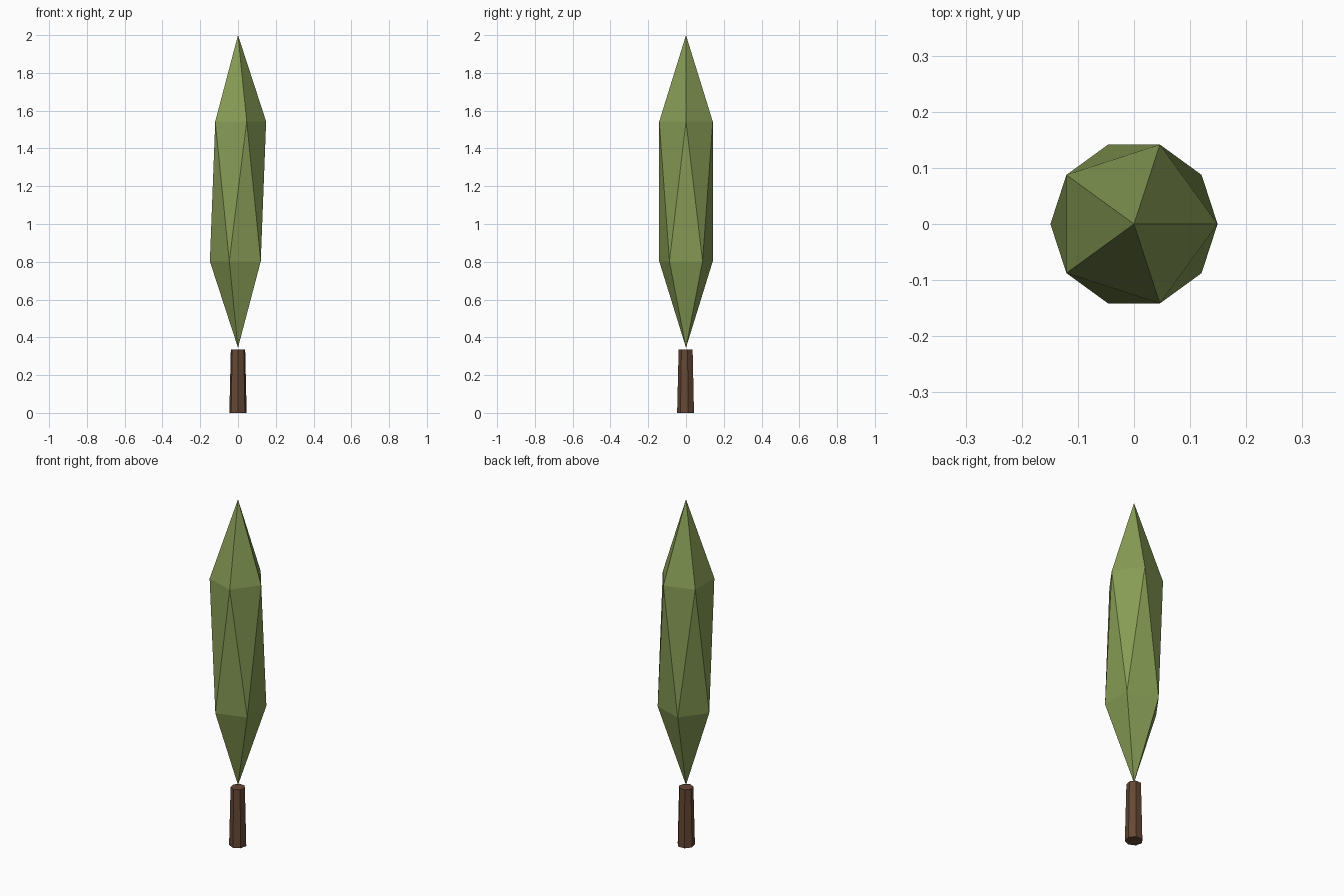
import bpy, math

if "Cube" in bpy.data.objects:
    bpy.data.objects.remove(bpy.data.objects["Cube"])


def finish(name, color):
    obj = bpy.context.object
    obj.name = name
    mat = bpy.data.materials.new(name + "_colour")
    mat.diffuse_color = (*color, 1)
    mat.use_nodes = True
    mat.node_tree.nodes["Principled BSDF"].inputs["Base Color"].default_value = mat.diffuse_color
    obj.data.materials.append(mat)
    return obj


# Tapered seven-sided trunk, with a corner facing the front
bpy.ops.mesh.primitive_cone_add(vertices=7, radius1=0.047, radius2=0.039, depth=0.335,
                                location=(0, 0, 0.1675), rotation=(0, 0, math.pi))
finish("trunk", (0.13, 0.065, 0.035))

# Foliage: a stretched icosahedron, just above the trunk
bpy.ops.mesh.primitive_ico_sphere_add(subdivisions=1, radius=1, location=(0, 0, 1.1725))
foliage = finish("foliage", (0.24, 0.33, 0.09))
foliage.scale = (0.1665, 0.1665, 0.8275)
bpy.ops.object.transform_apply(location=False, rotation=False, scale=True)
